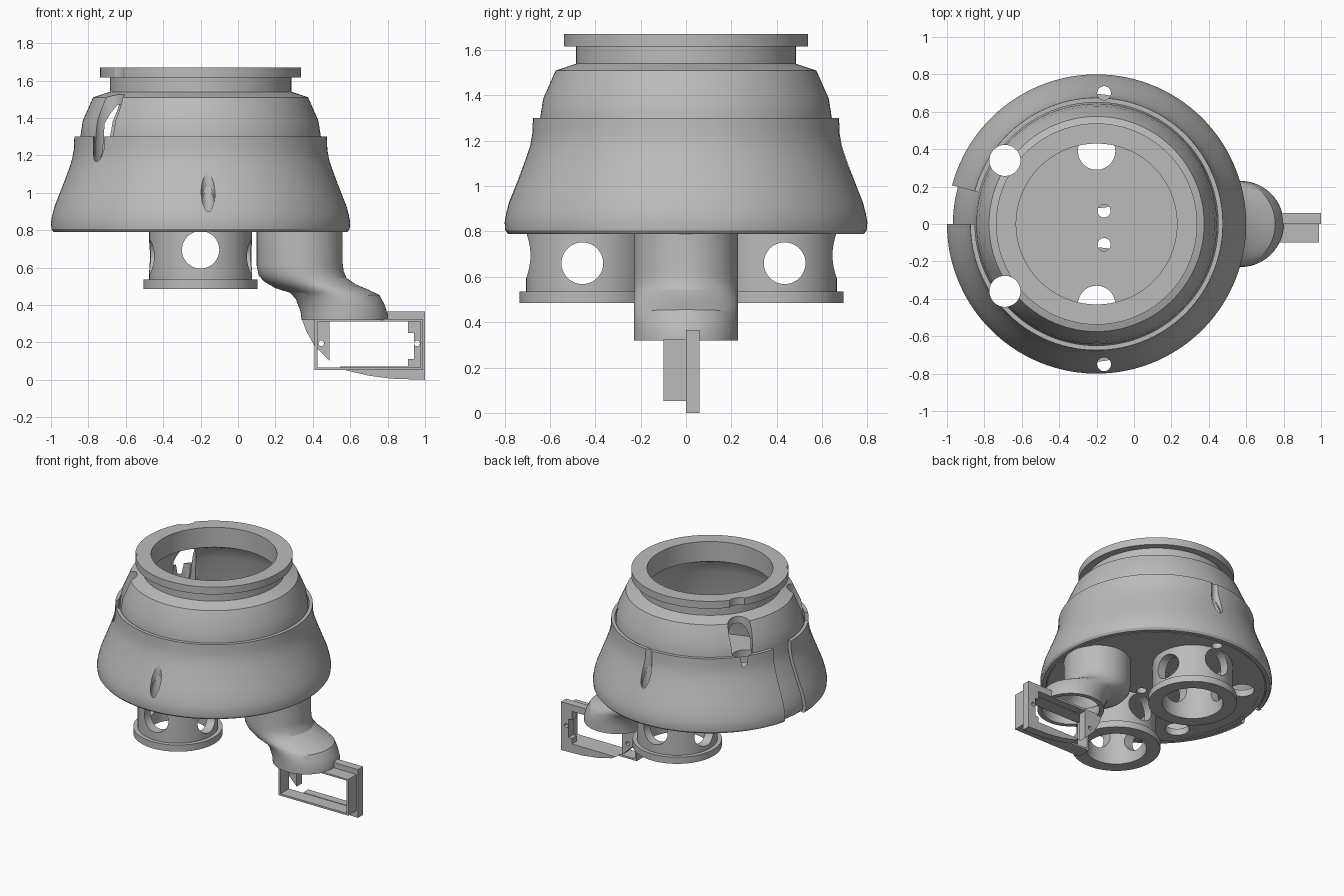
import bpy, bmesh, math
from mathutils import Matrix, Vector

if "Cube" in bpy.data.objects:
    bpy.data.objects.remove(bpy.data.objects["Cube"])

GREY = (0.5, 0.5, 0.5, 1)
mat = bpy.data.materials.new("plain grey")
mat.use_nodes = True
mat.diffuse_color = GREY
mat.node_tree.nodes["Principled BSDF"].inputs["Base Color"].default_value = GREY
AXIS = -0.2


def finish(name, bm):
    bmesh.ops.recalc_face_normals(bm, faces=bm.faces)
    mesh = bpy.data.meshes.new(name)
    bm.to_mesh(mesh)
    bm.free()
    mesh.materials.append(mat)
    ob = bpy.data.objects.new(name, mesh)
    bpy.context.collection.objects.link(ob)
    return ob


def skin(name, sections, wrap=True):
    """Join a row of closed loops; wrap joins the last to the first."""
    bm = bmesh.new()
    loops = [[bm.verts.new(p) for p in s] for s in sections]
    pairs = list(zip(loops, loops[1:]))
    if wrap:
        pairs.append((loops[-1], loops[0]))
    else:
        bm.faces.new(loops[0])
        bm.faces.new(loops[-1])
    for a, b in pairs:
        for i in range(len(a)):
            j = (i + 1) % len(a)
            bm.faces.new((a[i], a[j], b[j], b[i]))
    return finish(name, bm)


def lathe(name, profile, x=AXIS, y=0, start=0, sweep=360, steps=112):
    full = sweep == 360
    sections = []
    for k in range(steps if full else steps + 1):
        a = math.radians(start + sweep * k / steps)
        sections.append([(x + r * math.cos(a), y + r * math.sin(a), z) for r, z in profile])
    return skin(name, sections, full)


def rod(name, centre, radius, length, axis="Z"):
    bm = bmesh.new()
    turn = Vector((0, 0, 1)).rotation_difference(
        {"X": Vector((1, 0, 0)), "Y": Vector((0, 1, 0)), "Z": Vector((0, 0, 1))}[axis])
    bmesh.ops.create_cone(bm, cap_ends=True, segments=48, radius1=radius, radius2=radius,
                          depth=length, matrix=Matrix.Translation(centre) @ turn.to_matrix().to_4x4())
    return finish(name, bm)


def box(name, lo, hi):
    bm = bmesh.new()
    size = Vector(hi) - Vector(lo)
    mid = (Vector(hi) + Vector(lo)) / 2
    bmesh.ops.create_cube(bm, size=1, matrix=Matrix.Translation(mid) @ Matrix.Diagonal((*size, 1)))
    return finish(name, bm)


def cut(target, cutters):
    """Subtract each cutter from the target and bake the result."""
    for c in cutters:
        c.hide_render = True
        m = target.modifiers.new("cut", "BOOLEAN")
        m.operation, m.solver, m.object = "DIFFERENCE", "EXACT", c
    bpy.context.view_layer.update()
    graph = bpy.context.evaluated_depsgraph_get()
    baked = bpy.data.meshes.new_from_object(target.evaluated_get(graph))
    target.modifiers.clear()
    target.data = baked
    for c in cutters:
        bpy.data.objects.remove(c)


CUPS = (-0.43, 0.39)


def body_holes():
    spots = [(-0.16, 0.70, 0.037), (-0.16, -0.75, 0.037),
             (-0.69, 0.34, 0.083), (-0.69, -0.36, 0.083)]
    return [rod("hole_cutter", (x, y, 1.2), r, 1.2) for x, y, r in spots]


# Outer jacket with a narrow wedge left open on one side
curve = [(0.785, 0.79), (0.797, 0.805), (0.80, 0.84), (0.793, 0.88), (0.78, 0.93), (0.752, 1.0),
         (0.725, 1.07), (0.703, 1.13), (0.687, 1.18), (0.678, 1.23), (0.675, 1.3)]
jacket = lathe("outer_jacket", curve + [(r - 0.025, z) for r, z in reversed(curve)],
               start=180, sweep=345)
cut(jacket, body_holes())

# Inner hollow body with stepped shoulder, neck and top flange
outer = [(r - 0.032, z) for r, z in curve]
outer += [(0.63, 1.385), (0.575, 1.51), (0.485, 1.54), (0.485, 1.615), (0.538, 1.615), (0.538, 1.67)]
inner = [(0.43, 1.67), (0.43, 1.52), (0.53, 1.47), (0.585, 1.37), (0.595, 1.22), (0.66, 1.05),
         (0.72, 0.84), (0.72, 0.79)]
body = lathe("inner_body", outer + inner)
cut(body, body_holes())

# Floor plate with its holes
floor = rod("floor_plate", (AXIS, 0, 0.8175), 0.74, 0.05)
drill = [rod("cup_hole", (AXIS, y, 0.8), 0.1, 0.4) for y in CUPS]
drill += [rod("pin_hole", (-0.16, y, 0.8), 0.035, 0.4) for y in (0.07, -0.11)]
cut(floor, drill + body_holes())


def prism(name, outline, y0, y1):
    return skin(name, [[(x, y, z) for x, z in outline] for y in (y0, y1)], False)


# Curved guide lying on the floor
guide = [(-0.41, 0.38), (-0.38, 0.28), (-0.3, 0.2), (-0.1, 0.15), (-0.2, 0.18), (-0.28, 0.28), (-0.31, 0.38)]
skin("floor_guide", [[(x, y, z) for x, y in guide] for z in (0.835, 0.85)], False)

# Two hanging cups with round windows and foot flanges
for side, y, wy in zip(("front", "back"), CUPS, (-0.457, 0.435)):
    cup = lathe(side + "_cup", [(0.275, 0.80), (0.275, 0.535), (0.305, 0.535), (0.305, 0.485),
                                (0.21, 0.485), (0.21, 0.80)], y=y, steps=72)
    cut(cup, [rod("window_y", (AXIS, y, 0.695), 0.1, 0.9, "Y"),
              rod("window_x", (AXIS, wy, 0.66), 0.092, 0.9, "X")])

# Offset elbow pipe: each ring spans a left and a right point
spans = [(0.1, 0.80, 0.56, 0.80), (0.1, 0.61, 0.56, 0.62), (0.11, 0.56, 0.565, 0.58),
         (0.14, 0.525, 0.58, 0.545), (0.2, 0.49, 0.63, 0.51), (0.28, 0.465, 0.7, 0.48),
         (0.31, 0.43, 0.755, 0.455), (0.325, 0.39, 0.785, 0.4), (0.335, 0.36, 0.8, 0.35),
         (0.34, 0.32, 0.8, 0.32)]


def pipe_ring(span, scale):
    x0, z0, x1, z1 = span
    ring = []
    for k in range(64):
        a = 2 * math.pi * k / 64
        c = math.cos(a) * scale / 2
        ring.append(((x0 + x1) / 2 + c * (x1 - x0), 0.23 * scale * math.sin(a),
                     (z0 + z1) / 2 + c * (z1 - z0)))
    return ring


skin("elbow_pipe", [pipe_ring(s, 1) for s in spans] + [pipe_ring(s, 0.86) for s in reversed(spans)])

# Bracket plate with curved lower edge and stepped opening
plate = prism("bracket_plate", [(0.34, 0.33), (0.365, 0.26), (0.41, 0.18), (0.49, 0.1), (0.58, 0.05),
                                (0.7, 0.022), (0.82, 0.006), (1, 0), (1, 0.365), (0.78, 0.365), (0.78, 0.33)],
              0, 0.06)
cut(plate, [box("opening", (0.49, -0.1, 0.07), (0.91, 0.2, 0.315)),
            box("opening_step", (0.9, -0.1, 0.11), (0.94, 0.2, 0.25))]
    + [rod("screw_hole", (x, 0, 0.195), 0.015, 0.4, "Y") for x in (0.445, 0.957)])

# Thin rectangular frame in front of the bracket
frame = box("bracket_frame", (0.41, -0.1, 0.052), (0.99, 0.002, 0.325))
cut(frame, [box("frame_opening", (0.424, -0.3, 0.066), (0.976, 0.2, 0.313))])

# Smooth curved faces and keep hard edges
for ob in bpy.context.scene.objects:
    ob.select_set(ob.type == "MESH")
bpy.context.view_layer.objects.active = body
bpy.ops.object.shade_smooth_by_angle(angle=math.radians(28))
